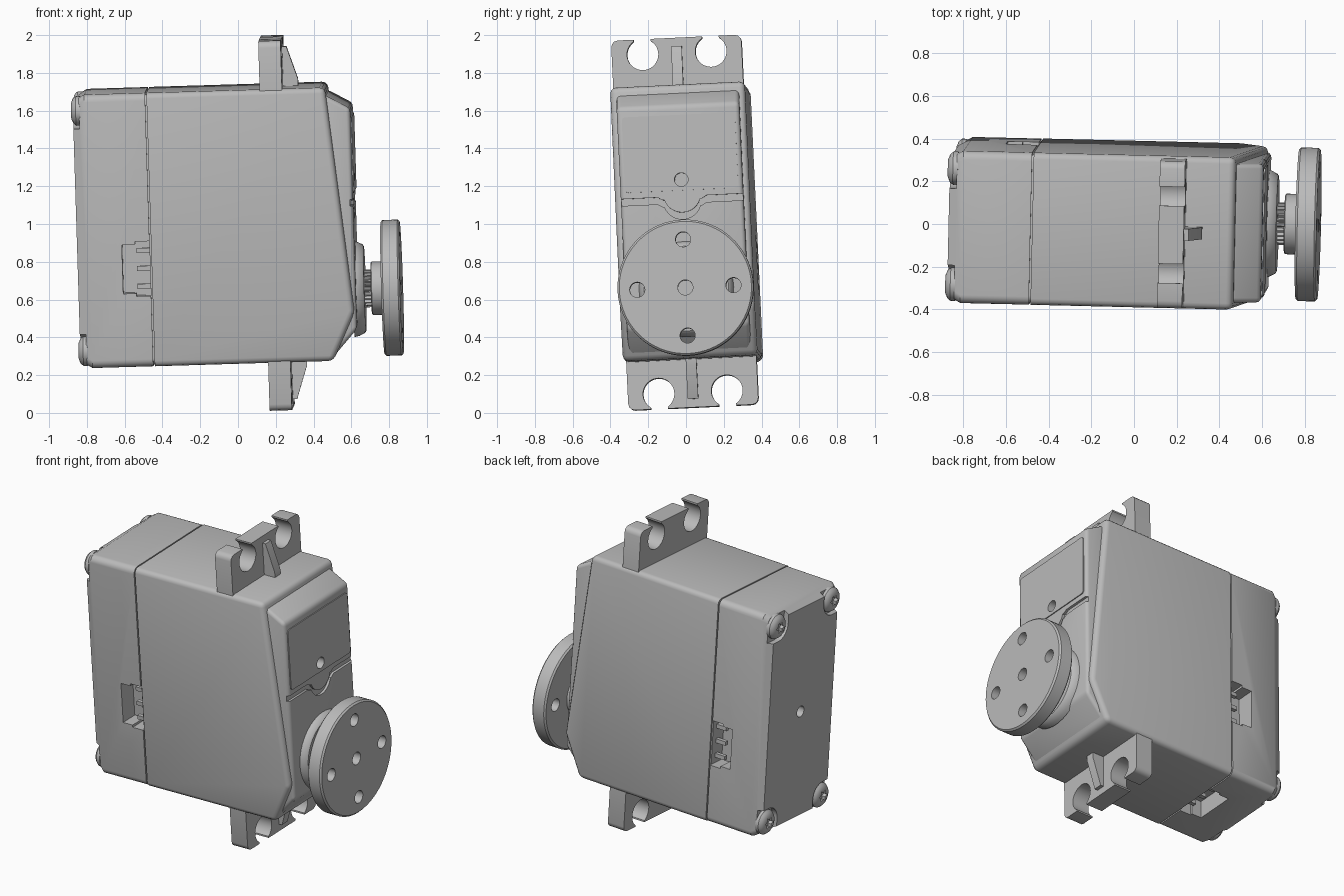
import bpy, bmesh, math
from mathutils import Matrix, Euler, Vector

cube = bpy.data.objects.get("Cube")
if cube:
    bpy.data.objects.remove(cube)

grey = bpy.data.materials.new("plain grey")
grey.use_nodes = True
GREY = (0.5, 0.5, 0.5, 1)
grey.diffuse_color = GREY
grey.node_tree.nodes["Principled BSDF"].inputs["Base Color"].default_value = GREY

# The whole assembly leans slightly: parts are built square, then posed
POSE = Matrix.Translation((0, 0, 1)) @ Euler((0.048, -0.03, -0.024)).to_matrix().to_4x4()
SIDES = (-1, 1)
AXIS_W = -0.362      # height of the output shaft
parts = []


def finish(bm, name, keep=True):
    bmesh.ops.recalc_face_normals(bm, faces=bm.faces)
    mesh = bpy.data.meshes.new(name)
    bm.to_mesh(mesh)
    bm.free()
    mesh.materials.append(grey)
    ob = bpy.data.objects.new(name, mesh)
    bpy.context.collection.objects.link(ob)
    if keep:
        parts.append(ob)
    else:
        ob.hide_render = True
    return ob


def loft(name, rings, keep=True, bevel=0, rule=None, segs=3):
    """Skin a list of equal-length rings of points and cap both ends."""
    bm = bmesh.new()
    vs = [[bm.verts.new(p) for p in ring] for ring in rings]
    n = len(vs[0])
    for a, b in zip(vs, vs[1:]):
        for i in range(n):
            bm.faces.new((a[i], a[(i + 1) % n], b[(i + 1) % n], b[i]))
    bm.faces.new(vs[0])
    bm.faces.new(vs[-1])
    bmesh.ops.recalc_face_normals(bm, faces=bm.faces)
    if bevel:
        edges = [e for e in bm.edges if rule is None or rule(*(v.co for v in e.verts))]
        bmesh.ops.bevel(bm, geom=edges, offset=bevel, segments=segs, profile=0.5, affect='EDGES')
    return finish(bm, name, keep)


def along_x(name, pts, x0, x1, **kw):
    return loft(name, [[(x, y, z) for y, z in pts] for x in (x0, x1)], **kw)


def along_y(name, pts, y0, y1, **kw):
    return loft(name, [[(x, y, z) for x, z in pts] for y in (y0, y1)], **kw)


def block(name, x0, x1, y0, y1, z0, z1, **kw):
    return along_x(name, [(y0, z0), (y1, z0), (y1, z1), (y0, z1)], x0, x1, **kw)


def circle(y, z, r, n=40):
    return [(y + r * math.cos(2 * math.pi * i / n), z + r * math.sin(2 * math.pi * i / n))
            for i in range(n)]


def turned(name, y, z, profile, n=48, **kw):
    """Round part about an axis along x, from (x, radius) pairs."""
    return loft(name, [[(x, a, b) for a, b in circle(y, z, r, n)] for x, r in profile], **kw)


def rounded(hy, hz, r, n=5):
    pts = []
    for k, (sy, sz) in enumerate([(1, 1), (-1, 1), (-1, -1), (1, -1)]):
        for i in range(n + 1):
            a = (k + i / n) * math.pi / 2
            pts.append((sy * (hy - r) + r * math.cos(a), sz * (hz - r) + r * math.sin(a)))
    return pts


def cut(ob, *cutters):
    for c in cutters:
        m = ob.modifiers.new("cut", 'BOOLEAN')
        m.operation, m.solver, m.object = 'DIFFERENCE', 'EXACT', c
    dg = bpy.context.evaluated_depsgraph_get()
    mesh = bpy.data.meshes.new_from_object(ob.evaluated_get(dg))
    ob.modifiers.clear()
    ob.data = mesh
    for c in cutters:
        bpy.data.objects.remove(c)


# Back cover with tapered rear edge
cover = loft("back_cover", [[(x, y, z) for y, z in rounded(0.357 - d, 0.725 - d, 0.04)]
                            for x, d in ((-0.848, 0.035), (-0.785, 0), (-0.463, 0))])
cutters = [along_x("hole", circle(0, 0, 0.035), -0.9, -0.75, keep=False)]
for sy in SIDES:
    for sz in SIDES:
        arc = [(0.27 + 0.09 * math.cos(a), 0.635 + 0.09 * math.sin(a))
               for a in [math.pi * (1 + i / 16) for i in range(9)]]
        pocket = [(0.18, 0.8)] + arc + [(0.4, 0.545), (0.4, 0.8)]
        cutters.append(along_x("pocket", [(sy * y, sz * z) for y, z in pocket],
                               -0.9, -0.815, keep=False))
# Connector sockets on both sides and underneath
for s in SIDES:
    ys = sorted((s * 0.24, s * 0.4))
    cutters.append(block("socket", -0.61, -0.4, *ys, -0.335, -0.075, keep=False))
    cutters.append(block("socket_key", -0.54, -0.4, *ys, -0.315 - 0.035, -0.06, keep=False))
cutters.append(block("socket", -0.61, -0.4, -0.13, 0.13, -0.8, -0.61, keep=False))
cutters.append(block("socket_key", -0.54, -0.4, -0.145, 0.145, -0.8, -0.61, keep=False))
cut(cover, *cutters)

# Connector pins
for d in (-0.095, 0, 0.095):
    for s in SIDES:
        block("side_pin", -0.535, -0.45, s * 0.3 - 0.013, s * 0.3 + 0.013,
              d - 0.218, d - 0.192)
    block("bottom_pin", -0.535, -0.45, d - 0.013, d + 0.013, -0.683, -0.657)

# Thin filler behind the case seam
along_x("seam_core", rounded(0.347, 0.715, 0.035), -0.464, -0.45)

# Main case: slanted front, long edges rounded
case_profile = [(-0.455, 0.725), (0.49, 0.725), (0.61, -0.47), (0.49, -0.725), (-0.455, -0.725)]
along_y("main_case", case_profile, -0.357, 0.357, bevel=0.03,
        rule=lambda a, b: not (a.x < -0.4 and b.x < -0.4))

# Raised front plate with a stepped groove
plate_profile = [(0.4, 0.685), (0.485, 0.685), (0.62, 0.61), (0.62, -0.56), (0.495, -0.7), (0.4, -0.7)]
plate = along_y("front_plate", plate_profile, -0.325, 0.325, bevel=0.022,
                rule=lambda a, b: max(a.x, b.x) > 0.45)
half = [(0.4, 0.11), (0.13, 0.11), (0.105, 0.095)]
bowl = [(0.1 * math.cos(a), 0.125 - 0.1 * math.sin(a))
        for a in [math.pi * (0.1 + 0.8 * i / 12) for i in range(13)]]
path = half + bowl + [(-y, z) for y, z in reversed(half)]
groove = [(y, z + 0.018) for y, z in path] + [(y, z - 0.018) for y, z in reversed(path)]
cut(plate, along_x("groove", groove, 0.604, 0.7, keep=False))
panel = along_x("front_panel", rounded(0.3, 0.2, 0.02), 0.61, 0.626)
for v in panel.data.vertices:
    v.co.z += 0.36
cut(panel, along_x("hole", circle(0, 0.217, 0.036), 0.5, 0.7, keep=False))
cut(plate, along_x("hole", circle(0, 0.217, 0.036), 0.56, 0.7, keep=False))

# Output boss, splined shaft and horn
turned("output_boss", 0, AXIS_W, [(0.6, 0.255), (0.625, 0.25), (0.655, 0.235), (0.662, 0.225)])
teeth = [((0.1 if i % 4 < 2 else 0.085) * math.cos(math.pi * i / 48),
          AXIS_W + (0.1 if i % 4 < 2 else 0.085) * math.sin(math.pi * i / 48)) for i in range(96)]
along_x("splined_shaft", teeth, 0.65, 0.705)
turned("horn_hub", 0, AXIS_W, [(0.695, 0.135), (0.7, 0.142), (0.76, 0.142)])
horn = turned("horn_disc", 0, AXIS_W,
              [(0.755, 0.35), (0.765, 0.36), (0.845, 0.36), (0.855, 0.35)], n=72)
cut(horn, along_x("hole", circle(0, AXIS_W, 0.04), 0.79, 0.9, keep=False),
    *[along_x("hole", circle(0.255 * y, AXIS_W + 0.255 * z, 0.04), 0.7, 0.9, keep=False)
      for y, z in ((1, 0), (-1, 0), (0, 1), (0, -1))])

# Mounting lugs above and below, with open screw slots and a rib
for s in SIDES:
    tag = "top" if s > 0 else "bottom"
    z0, z1 = sorted((s * 0.68, s * 0.98))
    lug = block(tag + "_lug", 0.145, 0.263, -0.345, 0.345, z0, z1, bevel=0.035,
                rule=lambda a, b: abs(a.z) > 0.9 and abs(b.z) > 0.9 and abs(a.y - b.y) < 0.01)
    for y in (-0.181, 0.181):
        s0, s1 = sorted((s * 0.9, s * 1.1))
        cut(lug, along_x("hole", circle(y, s * 0.9, 0.083), 0, 0.4, keep=False),
            block("slot", 0, 0.4, y - 0.045, y + 0.045, s0, s1, keep=False))
    rib = [(0.25, 0.7), (0.342, 0.7), (0.342, 0.76), (0.285, 0.935), (0.25, 0.935)]
    along_y(tag + "_rib", [(x, s * z) for x, z in rib], -0.028, 0.028)

# Domed cover screws with a star socket
for sy in SIDES:
    for sz in SIDES:
        y, z = sy * 0.272, sz * 0.637
        screw = turned("cover_screw", y, z, [(-0.81, 0.078), (-0.833, 0.078), (-0.848, 0.066),
                                             (-0.858, 0.042)], n=32)
        star = [(y + r * math.cos(a), z + r * math.sin(a)) for r, a in
                [((0.038, 0.022)[i % 2], math.pi * i / 6) for i in range(12)]]
        cut(screw, along_x("star", star, -0.9, -0.835, keep=False))

# Shade smoothly across rounded edges, then lean everything
for ob in parts:
    ob.data.transform(POSE)
    ob.select_set(True)
    bpy.context.view_layer.objects.active = ob
bpy.ops.object.shade_smooth_by_angle(angle=math.radians(32))
